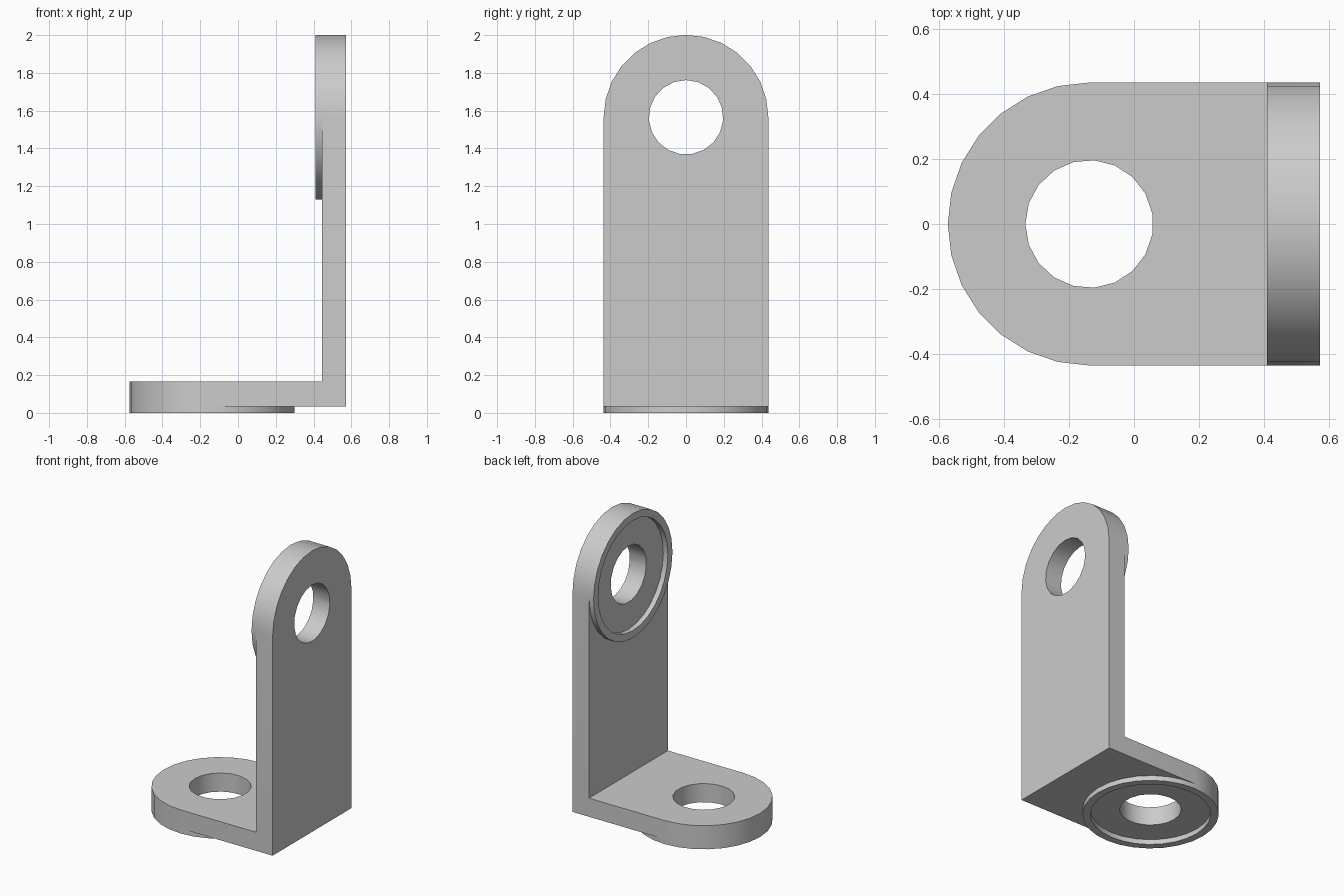
import bpy, bmesh, math
from mathutils import Matrix, Vector

cube = bpy.data.objects.get("Cube")
if cube:
    bpy.data.objects.remove(cube, do_unlink=True)

RADIUS, RECESS_RADIUS, HOLE_RADIUS = 0.436, 0.385, 0.197
RIM = 0.035

grey = bpy.data.materials.new("plain grey")
grey.use_nodes = True
grey.diffuse_color = (0.6, 0.6, 0.6, 1)
grey.node_tree.nodes["Principled BSDF"].inputs["Base Color"].default_value = (0.6, 0.6, 0.6, 1)


def prism(name, outline, low, high, frame):
    """Extrude a flat outline between two heights in a local frame."""
    bm = bmesh.new()
    base = bm.faces.new([bm.verts.new((u, v, low)) for u, v in outline])
    side = bmesh.ops.extrude_face_region(bm, geom=[base])["geom"]
    top = [e for e in side if isinstance(e, bmesh.types.BMVert)]
    bmesh.ops.translate(bm, vec=(0, 0, high - low), verts=top)
    bmesh.ops.recalc_face_normals(bm, faces=bm.faces)
    bm.transform(frame)
    mesh = bpy.data.meshes.new(name)
    bm.to_mesh(mesh)
    bm.free()
    mesh.materials.append(grey)
    obj = bpy.data.objects.new(name, mesh)
    bpy.context.collection.objects.link(obj)
    return obj


def circle(radius, sides):
    return [(radius * math.cos(math.tau * i / sides),
             radius * math.sin(math.tau * i / sides)) for i in range(sides)]


def local_frame(origin, along, outward):
    """Along points to the rounded end, outward to the raised rim."""
    u, w = Vector(along), Vector(outward)
    turn = Matrix((u, w.cross(u), w)).transposed().to_4x4()
    return Matrix.Translation(origin) @ turn


def combine(target, other, operation):
    mod = target.modifiers.new(operation.lower(), "BOOLEAN")
    mod.operation, mod.solver, mod.object = operation, "EXACT", other
    bpy.context.view_layer.objects.active = target
    bpy.ops.object.modifier_apply(modifier=mod.name)
    bpy.data.objects.remove(other, do_unlink=True)


def arm_parts(name, frame, length, thick):
    """Straight slab, round pad, and the cutters for recess and hole."""
    box = [(-length, -RADIUS), (0, -RADIUS), (0, RADIUS), (-length, RADIUS)]
    slab = prism(name + "_slab", box, 0, thick, frame)
    pad = prism(name + "_pad", circle(RADIUS, 28), 0, thick + RIM, frame)
    recess = prism(name + "_recess", circle(RECESS_RADIUS, 28), thick, thick + 0.1, frame)
    hole = prism(name + "_hole", circle(HOLE_RADIUS, 19), -0.1, thick + 0.1, frame)
    return slab, pad, recess, hole


# Foot lies flat with its rim below, upright stands with its rim inward
foot = arm_parts("foot", local_frame((-0.138, 0, 0.165), (-1, 0, 0), (0, 0, -1)), 0.711, 0.13)
upright = arm_parts("upright", local_frame((0.573, 0, 1.565), (0, 0, 1), (-1, 0, 0)), 1.53, 0.128)

# Join slabs and pads, then cut the recesses and holes
bracket = foot[0]
bracket.name = bracket.data.name = "angle_bracket"
for part in (upright[0], foot[1], upright[1]):
    combine(bracket, part, "UNION")
for cutter in foot[2:] + upright[2:]:
    combine(bracket, cutter, "DIFFERENCE")

# Smooth the round walls and keep the rims sharp
bpy.ops.object.select_all(action="DESELECT")
bracket.select_set(True)
bpy.context.view_layer.objects.active = bracket
bpy.ops.object.shade_smooth_by_angle(angle=math.radians(30))
